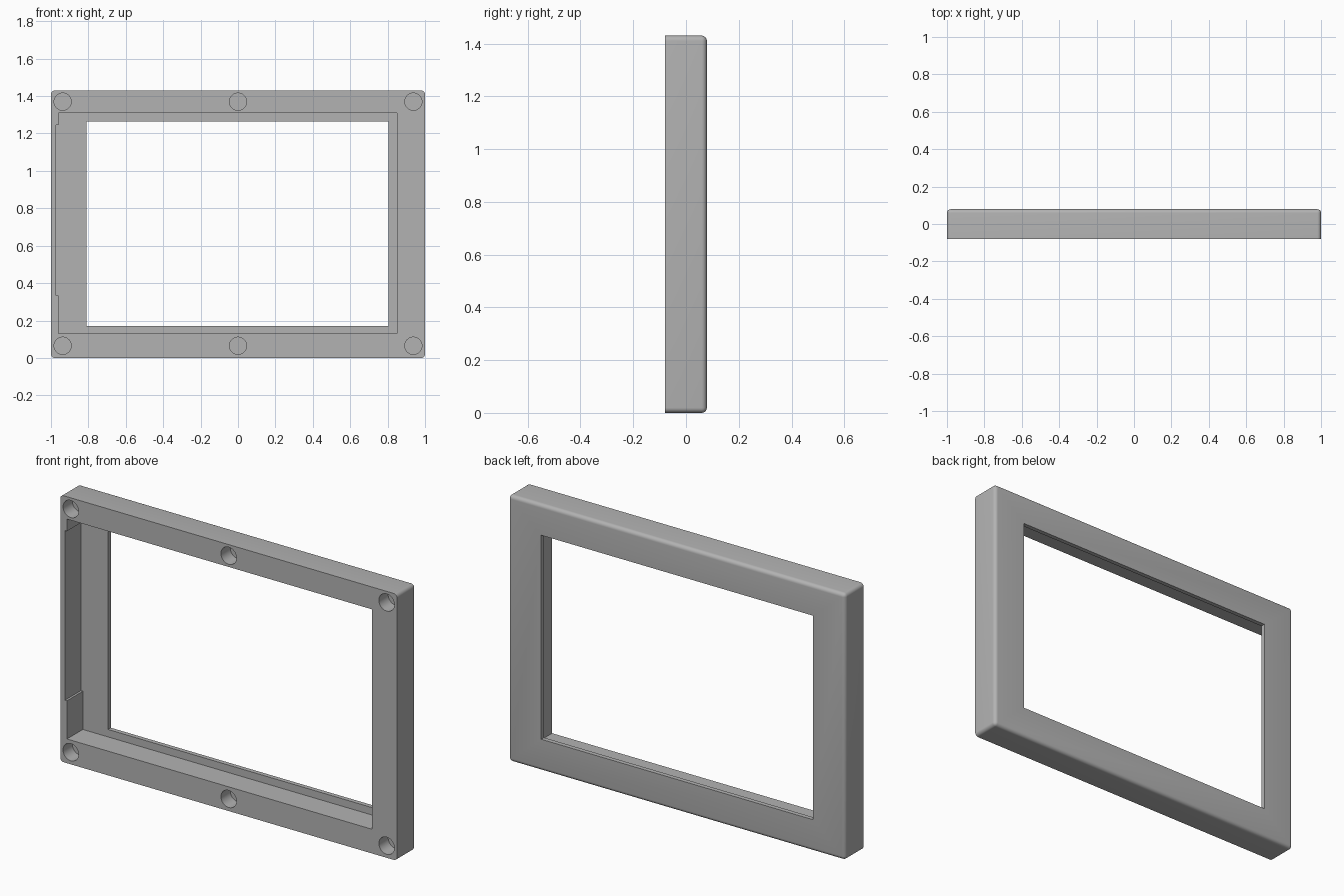
import bpy
import bmesh
from math import radians
from mathutils import Matrix, Vector

cube = bpy.data.objects.get("Cube")
if cube:
    bpy.data.objects.remove(cube)

HEIGHT, HALF_DEPTH = 1.43, 0.079
RADIUS = 0.02        # rounding of the outer edges
LIP_Y = 0.055        # depth at which the panel recess stops
HOLE_Y = 0.0         # depth at which the magnet holes stop

grey = bpy.data.materials.new("matte_grey")
grey.use_nodes = True
colour = (0.45, 0.45, 0.45, 1)
grey.diffuse_color = colour
grey.node_tree.nodes["Principled BSDF"].inputs["Base Color"].default_value = colour


def make_object(name, bm):
    mesh = bpy.data.meshes.new(name)
    bm.to_mesh(mesh)
    bm.free()
    mesh.materials.append(grey)
    obj = bpy.data.objects.new(name, mesh)
    bpy.context.collection.objects.link(obj)
    return obj


def box_mesh(low, high):
    low, high = Vector(low), Vector(high)
    bm = bmesh.new()
    bmesh.ops.create_cube(
        bm, size=1,
        matrix=Matrix.Translation((low + high) / 2) @ Matrix.Diagonal((*(high - low), 1)))
    return bm


def cut(target, cutter):
    """Subtract the cutter from the target and discard it."""
    cutter.hide_render = True
    mod = target.modifiers.new("cut", "BOOLEAN")
    mod.operation, mod.solver, mod.object = "DIFFERENCE", "EXACT", cutter
    bpy.context.view_layer.objects.active = target
    bpy.ops.object.modifier_apply(modifier=mod.name)
    bpy.data.objects.remove(cutter)


# Outer slab: every edge rounded except those of the flat front face
bm = box_mesh((-1, -HALF_DEPTH, 0), (1, HALF_DEPTH, HEIGHT))
rounded = [e for e in bm.edges if any(v.co.y > 0 for v in e.verts)]
bmesh.ops.bevel(bm, geom=rounded, offset=RADIUS, segments=6, profile=0.5, affect="EDGES")
frame = make_object("display_frame", bm)

# Window opening, panel recess and the shallow side notch
cut(frame, make_object("window_cutter", box_mesh((-0.81, -0.2, 0.17), (0.805, 0.2, 1.265))))
cut(frame, make_object("recess_cutter", box_mesh((-0.96, -0.2, 0.13), (0.85, LIP_Y, 1.31))))
cut(frame, make_object("notch_cutter", box_mesh((-0.972, -0.2, 0.335), (-0.9, LIP_Y, 1.245))))

# Blind round holes along the top and bottom rails
for x in (-0.9375, 0, 0.9375):
    for z in (0.065, 1.37):
        bm = bmesh.new()
        bmesh.ops.create_cone(
            bm, cap_ends=True, segments=48, radius1=0.046, radius2=0.046, depth=0.2,
            matrix=Matrix.Translation((x, HOLE_Y - 0.1, z)) @ Matrix.Rotation(radians(90), 4, "X"))
        cut(frame, make_object("hole_cutter", bm))

# Smooth the roundings, keep the cut edges sharp
bpy.ops.object.select_all(action="DESELECT")
frame.select_set(True)
bpy.context.view_layer.objects.active = frame
bpy.ops.object.shade_smooth_by_angle(angle=radians(30))
